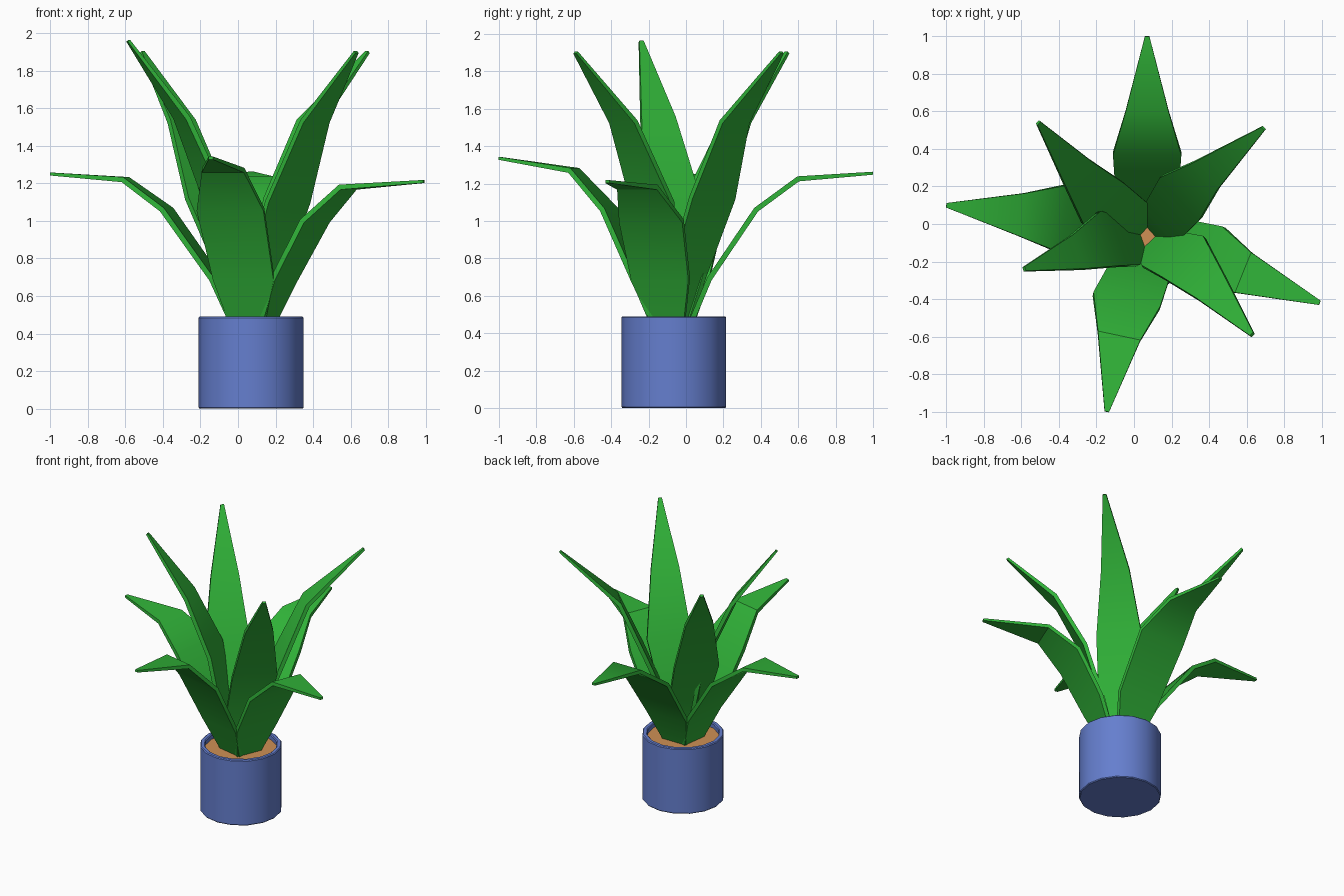
import bpy, bmesh, math
from mathutils import Vector

if "Cube" in bpy.data.objects:
    bpy.data.objects.remove(bpy.data.objects["Cube"])

CX, CY = 0.07, -0.065


def material(name, color):
    m = bpy.data.materials.new(name)
    m.diffuse_color = (*color, 1)
    m.use_nodes = True
    m.node_tree.nodes["Principled BSDF"].inputs["Base Color"].default_value = m.diffuse_color
    return m


BLUE = material("pot_blue", (0.13, 0.21, 0.62))
GREEN = material("leaf_green", (0.03, 0.45, 0.04))
BROWN = material("soil_brown", (0.62, 0.28, 0.09))


def finish(name, bm, mat):
    bmesh.ops.recalc_face_normals(bm, faces=bm.faces)
    me = bpy.data.meshes.new(name)
    bm.to_mesh(me)
    bm.free()
    me.materials.append(mat)
    ob = bpy.data.objects.new(name, me)
    bpy.context.collection.objects.link(ob)
    bpy.ops.object.select_all(action='DESELECT')
    bpy.context.view_layer.objects.active = ob
    ob.select_set(True)
    bpy.ops.object.shade_smooth_by_angle(angle=math.radians(35))
    return ob


def lathe(name, profile, mat, n=16):
    bm = bmesh.new()
    rings = [[bm.verts.new((CX + r * math.cos(2 * math.pi * i / n),
                            CY + r * math.sin(2 * math.pi * i / n), z))
              for i in range(n)] for r, z in profile]
    for a, b in zip(rings, rings[1:]):
        for i in range(n):
            j = (i + 1) % n
            bm.faces.new((a[i], a[j], b[j], b[i]))
    bm.faces.new(rings[0][::-1])
    bm.faces.new(rings[-1])
    return finish(name, bm, mat)


def leaf(name, azimuth, base, low, wide, bend, tip, widths):
    """Five-station blade; base and low are (radius, z) from the pot axis."""
    a = math.radians(azimuth)
    d, side = Vector((math.cos(a), math.sin(a), 0)), Vector((-math.sin(a), math.cos(a), 0))
    c = Vector((CX, CY, 0))
    pts = [c + d * r + Vector((0, 0, z)) for r, z in (base, low)]
    pts += [Vector(p) for p in (wide, bend, tip)]
    bm = bmesh.new()
    rings = []
    for i, (p, w) in enumerate(zip(pts, widths)):
        t = pts[min(i + 1, 4)] - pts[max(i - 1, 0)]
        nrm = t.cross(side).normalized() * (0.008 if i == 4 else 0.014)
        rings.append([bm.verts.new(p + side * s * w + nrm * k)
                      for s, k in ((-1, -1), (1, -1), (1, 1), (-1, 1))])
    for p, q in zip(rings, rings[1:]):
        for i in range(4):
            j = (i + 1) % 4
            bm.faces.new((p[i], p[j], q[j], q[i]))
    bm.faces.new(rings[0])
    bm.faces.new(rings[-1])
    finish(name, bm, GREEN)


# Pot with thin rim, and soil
lathe("pot", [(0.275, 0), (0.28, 0.006), (0.28, 0.484), (0.274, 0.49),
              (0.252, 0.49), (0.246, 0.484), (0.246, 0.44)], BLUE)
lathe("soil", [(0.246, 0.43), (0.246, 0.455)], BROWN)

# Low arching leaves: azimuth, then wide, bend and tip points
arching = [
    (90, (0.07, 0.375, 1.06), (0.07, 0.60, 1.225), (0.07, 1.0, 1.255)),
    (172, (-0.38, 0.03, 1.06), (-0.60, 0.05, 1.22), (-1.0, 0.10, 1.25)),
    (258, (-0.04, -0.41, 1.06), (-0.08, -0.60, 1.27), (-0.145, -1.0, 1.335)),
    (338, (0.41, -0.185, 1.0), (0.585, -0.26, 1.18), (0.99, -0.42, 1.21)),
]
for i, (az, wide, bend, tip) in enumerate(arching):
    leaf(f"arching_leaf_{i + 1}", az, (0.08, 0.43), (0.19, 0.69), wide, bend, tip,
         (0.09, 0.165, 0.182, 0.115, 0.012))

# Tall upright leaves
upright = [
    (200, (-0.135, -0.08, 1.15), (-0.30, -0.15, 1.55), (-0.585, -0.24, 1.96)),
    (314, (0.265, -0.18, 1.1), (0.41, -0.335, 1.53), (0.63, -0.59, 1.9)),
    (42, (0.25, 0.14, 1.12), (0.385, 0.26, 1.53), (0.69, 0.51, 1.9)),
    (136, (-0.165, 0.11, 1.12), (-0.30, 0.27, 1.53), (-0.51, 0.54, 1.9)),
]
for i, (az, wide, bend, tip) in enumerate(upright):
    leaf(f"upright_leaf_{i + 1}", az, (0.04, 0.43), (0.10, 0.70), wide, bend, tip,
         (0.07, 0.13, 0.155, 0.097, 0.012))
